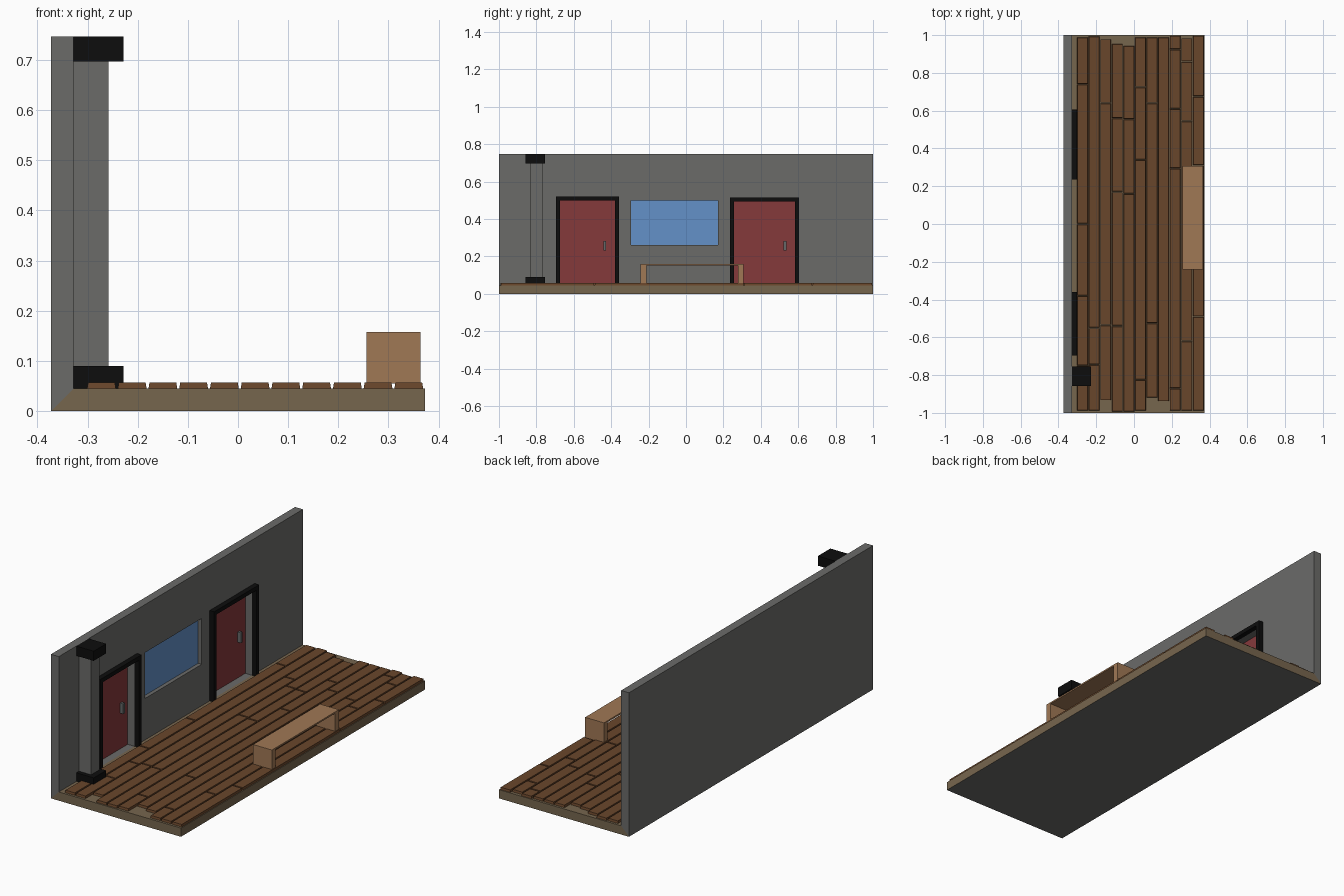
import bpy, bmesh

if "Cube" in bpy.data.objects:
    bpy.data.objects.remove(bpy.data.objects["Cube"])


def material(name, r, g, b):
    m = bpy.data.materials.new(name)
    m.diffuse_color = (r, g, b, 1)
    m.use_nodes = True
    m.node_tree.nodes["Principled BSDF"].inputs["Base Color"].default_value = m.diffuse_color
    return m


GREY = material("wall grey", 0.147, 0.147, 0.141)
TAN = material("floor tan", 0.183, 0.133, 0.076)
PLANK = material("plank brown", 0.141, 0.061, 0.024)
BLACK = material("trim black", 0.004, 0.004, 0.004)
RED = material("door red", 0.235, 0.041, 0.044)
BLUE = material("window blue", 0.127, 0.283, 0.578)
OAK = material("bench wood", 0.352, 0.188, 0.091)
STEEL = material("handle grey", 0.13, 0.14, 0.14)


def finish(bm, name, *mats):
    me = bpy.data.meshes.new(name)
    bm.to_mesh(me)
    bm.free()
    for m in mats:
        me.materials.append(m)
    ob = bpy.data.objects.new(name, me)
    bpy.context.collection.objects.link(ob)
    return ob


def add_box(bm, x, y, z, taper=0.0):
    """Box from three (low, high) ranges; taper pulls in the top edge."""
    vs = []
    for k in (0, 1):
        t = taper * k
        for a, b in ((x[0] + t, y[0] + t), (x[1] - t, y[0] + t),
                     (x[1] - t, y[1] - t), (x[0] + t, y[1] - t)):
            vs.append(bm.verts.new((a, b, z[k])))
    bm.faces.new(vs[3::-1])
    bm.faces.new(vs[4:])
    for i in range(4):
        j = (i + 1) % 4
        bm.faces.new((vs[i], vs[j], vs[j + 4], vs[i + 4]))


def box(name, mat, *ranges):
    bm = bmesh.new()
    for x, y, z in ranges:
        add_box(bm, x, y, z)
    return finish(bm, name, mat)


X0, XW, X1 = -0.373, -0.328, 0.373   # wall back, wall face, floor edge
ZF, ZT = 0.045, 0.747                # floor top, wall top

# Openings: y range, z range, depth of the panel plane
DOORS = [((-0.675, -0.38), (ZF, 0.498)), ((0.257, 0.584), (ZF, 0.493))]
WINDOW = ((-0.294, 0.171), (0.26, 0.498))
XD, XG = -0.367, -0.348
OPENINGS = [(*d, XD) for d in DOORS] + [(*WINDOW, XG)]

# Wall and floor: mitred L-shaped shell with recessed openings
bm = bmesh.new()


def quad(pts, mat=0):
    bm.faces.new([bm.verts.new(p) for p in pts]).material_index = mat


def strip(a, b, mat):
    quad([(a[0], -1, a[1]), (a[0], 1, a[1]), (b[0], 1, b[1]), (b[0], -1, b[1])], mat)


strip((X1, 0), (X0, 0), 0)
strip((X0, 0), (X0, ZT), 0)
strip((X0, ZT), (XW, ZT), 0)
strip((XW, ZF), (X1, ZF), 1)
strip((X1, ZF), (X1, 0), 1)
for y in (-1, 1):
    quad([(X0, y, 0), (XW, y, ZF), (XW, y, ZT), (X0, y, ZT)][::-y], 0)
    quad([(X0, y, 0), (X1, y, 0), (X1, y, ZF), (XW, y, ZF)][::-y], 1)
ys = sorted({-1, 1} | {v for o in OPENINGS for v in o[0]})
zs = sorted({ZF, ZT} | {v for o in OPENINGS for v in o[1]})
for a, b in zip(ys, ys[1:]):
    for c, d in zip(zs, zs[1:]):
        if not any(o[0][0] <= a < o[0][1] and o[1][0] <= c < o[1][1] for o in OPENINGS):
            quad([(XW, a, c), (XW, b, c), (XW, b, d), (XW, a, d)])
for (a, b), (c, d), x in OPENINGS:
    ring = [(a, c), (b, c), (b, d), (a, d)]
    for p, q in zip(ring, ring[1:] + ring[:1]):
        quad([(XW, *p), (x, *p), (x, *q), (XW, *q)])
bmesh.ops.remove_doubles(bm, verts=bm.verts, dist=1e-5)
finish(bm, "wall_and_floor", GREY, TAN)

# Doors with frames and handles
for i, ((a, b), (c, d)) in enumerate(DOORS, 1):
    t, xf = 0.021, (XW, -0.302)
    box(f"door_{i}", RED, ((XD - 0.003, XD), (a, b), (c, d)))
    box(f"door_frame_{i}", BLACK,
        (xf, (a - t, a), (c, d)), (xf, (b, b + t), (c, d)),
        (xf, (a - t, b + t), (d, d + t)))
    h = b - 0.062
    box(f"door_handle_{i}", STEEL, ((XD, XD + 0.018), (h, h - 0.0 + 0.014), (0.23, 0.283)))

# Window pane
box("window_pane", BLUE, ((XG - 0.004, XG), *WINDOW))

# Column with base and capital
box("column_shaft", GREY, ((XW, -0.258), (-0.835, -0.767), (0.09, 0.697)))
for name, z in (("column_base", (ZF, 0.09)), ("column_capital", (0.697, ZT))):
    box(name, BLACK, ((XW, -0.228), (-0.857, -0.755), z))

# Floor planks: each row lists its plank ends along y
ROWS = [
    (0.99, 0.74, 0.0, -0.38, -0.75, -0.99),
    (0.995, -0.55, -0.745, -0.99),
    (0.98, 0.64, -0.535, -0.935),
    (0.955, 0.56, 0.17, -0.54, -0.995),
    (0.945, 0.555, 0.16, -0.995),
    (0.99, 0.725, 0.34, -0.825, -0.99),
    (0.99, 0.64, -0.525, -0.92),
    (0.99, -0.94),
    (0.998, 0.925, 0.61, 0.295, -0.87, -0.99),
    (0.985, 0.86, 0.545, -0.62, -0.99),
    (0.998, 0.675, 0.31, -0.49, -0.99),
]
pitch = 0.0613
bm = bmesh.new()
for i, row in enumerate(ROWS):
    x = -0.301 + i * pitch
    for hi, lo in zip(row, row[1:]):
        add_box(bm, (x, x + pitch - 0.004), (lo + 0.002, hi - 0.002), (ZF, 0.057), 0.002)
finish(bm, "floor_planks", PLANK)

# Bench: thin seat on two end blocks
bx = (0.256, 0.364)
box("bench_seat", OAK, (bx, (-0.242, 0.307), (0.15, 0.158)))
for name, y in (("bench_leg_left", (-0.242, -0.212)), ("bench_leg_right", (0.277, 0.307))):
    box(name, OAK, (bx, y, (0.055, 0.15)))
